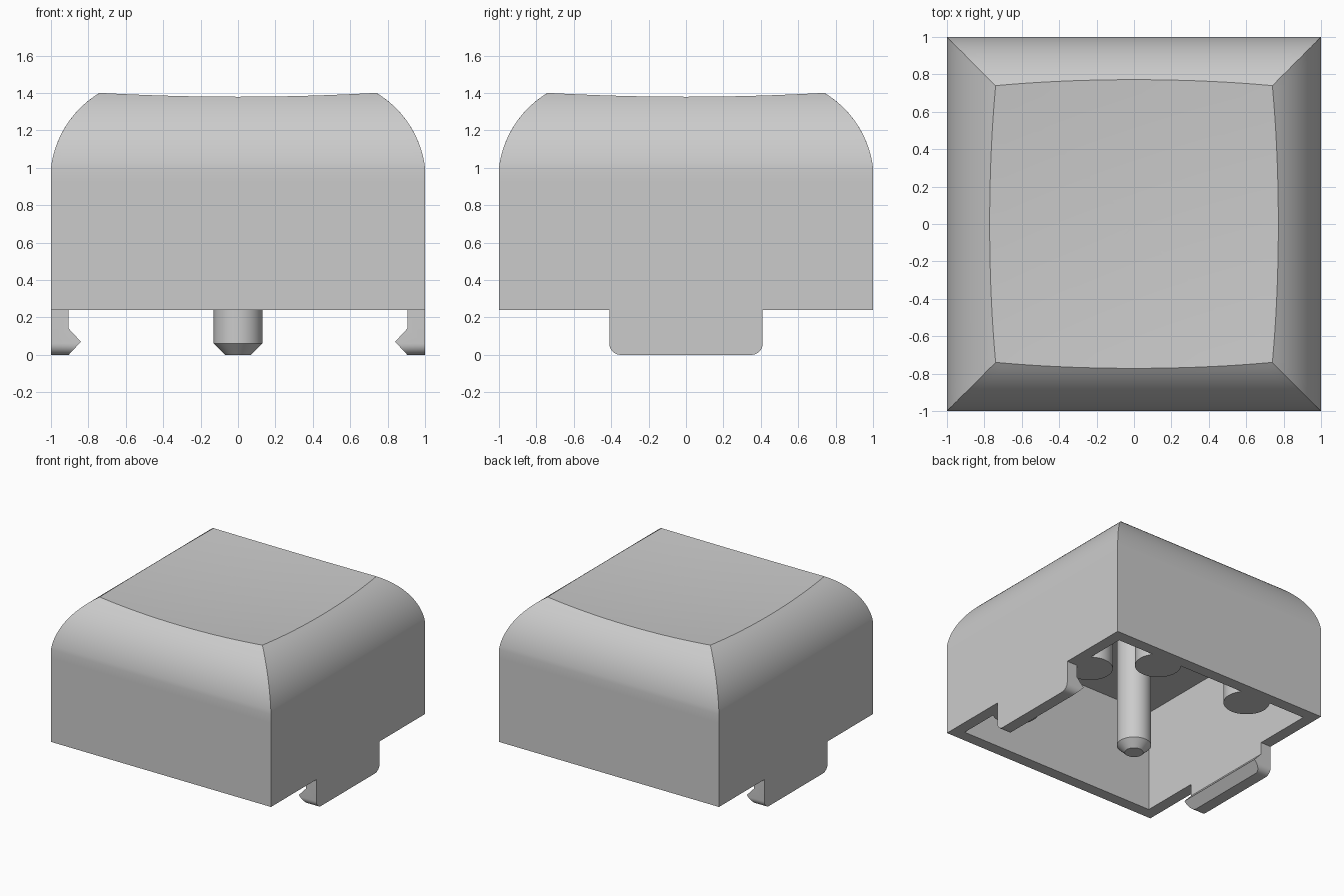
import bpy, bmesh, math

if "Cube" in bpy.data.objects:
    bpy.data.objects.remove(bpy.data.objects["Cube"])

grey = bpy.data.materials.new("light_grey_plastic")
grey.use_nodes = True
colour = (0.6, 0.6, 0.6, 1)
grey.diffuse_color = colour
grey.node_tree.nodes["Principled BSDF"].inputs["Base Color"].default_value = colour

WALL, RIM, CEILING = 0.905, 0.24, 1.08


def loft(name, rings, tip=None):
    """Skin closed rings of equal length; cap the ends or meet at a tip."""
    bm = bmesh.new()
    loops = [[bm.verts.new(p) for p in ring] for ring in rings]
    n = len(loops[0])
    for a, b in zip(loops, loops[1:]):
        for i in range(n):
            j = (i + 1) % n
            bm.faces.new((a[i], a[j], b[j], b[i]))
    bm.faces.new(loops[0])
    if tip:
        v = bm.verts.new(tip)
        for i in range(n):
            bm.faces.new((loops[-1][i], loops[-1][(i + 1) % n], v))
    else:
        bm.faces.new(loops[-1])
    bmesh.ops.recalc_face_normals(bm, faces=bm.faces)
    mesh = bpy.data.meshes.new(name)
    bm.to_mesh(mesh)
    bm.free()
    mesh.materials.append(grey)
    obj = bpy.data.objects.new(name, mesh)
    bpy.context.collection.objects.link(obj)
    bpy.ops.object.select_all(action="DESELECT")
    obj.select_set(True)
    bpy.context.view_layer.objects.active = obj
    bpy.ops.object.shade_smooth_by_angle(angle=math.radians(25))
    return obj


# Cap shell: square rings up the wall, round shoulder and dished top
SIDE = 24
START = math.radians(7)


def square(half):
    """Perimeter of a square; half and its height come from a function of t."""
    pts = []
    for q in range(4):
        c, s = math.cos(q * math.pi / 2), math.sin(q * math.pi / 2)
        for i in range(SIDE):
            t = 2 * i / SIDE - 1
            w, z = half(t)
            pts.append((w * c - t * w * s, w * s + t * w * c, z))
    return pts


def shoulder(a):
    return 0.46 + 0.544 * math.cos(a), 0.934 + 0.544 * math.sin(a)


def dish(d2):
    return 1.355 + d2 / 24


def shoulder_end(t):
    """Angle where the shoulder arc meets the dished top."""
    lo, hi = START, math.pi / 2
    for _ in range(30):
        mid = (lo + hi) / 2
        w, z = shoulder(mid)
        if z < dish(w * w * (1 + t * t)):
            lo = mid
        else:
            hi = mid
    return lo


def shoulder_ring(f):
    return square(lambda t: shoulder(START + f * (shoulder_end(t) - START)))


rings = [square(lambda t, w=w, z=z: (w, z)) for w, z in
         ((WALL, CEILING), (WALL, RIM), (1, RIM), (1, 0.93))]
STEPS = 16
rings += [shoulder_ring(k / STEPS) for k in range(STEPS + 1)]
edge = rings[-1]
for k in range(9, 0, -1):
    f = k / 10
    rings.append([(x * f, y * f, dish((x * x + y * y) * f * f)) for x, y, _ in edge])
loft("cap_shell", rings, (0, 0, dish(0)))

# Snap clips: barbed profile swept along the side, with rounded lower corners
HALF, ROUND, BARB = 0.41, 0.06, 0.07
stations = []
for k in range(9):
    a = k / 8 * math.pi / 2
    stations.append((HALF - ROUND + ROUND * math.cos(a), ROUND - ROUND * math.sin(a)))
stations += [(-y, z) for y, z in reversed(stations)]
for name, side in (("left_clip", 1), ("right_clip", -1)):
    sections = []
    for y, low in stations:
        slope = WALL - (WALL - 0.84) * low / BARB
        profile = ((1, RIM), (1, low), (slope, low), (0.84, BARB),
                   (WALL, 2 * BARB), (WALL, RIM))
        sections.append([(side * x, y, z) for x, z in profile])
    loft(name, sections)

# Centre pin with chamfered end
SEG = 48
loft("centre_pin", [
    [(r * math.cos(i * math.tau / SEG), r * math.sin(i * math.tau / SEG), z)
     for i in range(SEG)]
    for r, z in ((0.07, 0), (0.13, 0.06), (0.13, CEILING))])

# Round ribs standing against two inner walls
RADIUS, CENTRE, OFFSET = 0.174, 0.8, 0.435
spread = math.asin((WALL - CENTRE) / RADIUS)
for name, swap, sign in (("back_rib_left", False, 1), ("back_rib_right", False, -1),
                         ("left_rib_back", True, 1), ("left_rib_front", True, -1)):
    outline = []
    for i in range(29):
        a = math.pi - spread + i / 28 * (math.pi + 2 * spread)
        x = sign * OFFSET + RADIUS * math.cos(a)
        y = CENTRE + RADIUS * math.sin(a)
        outline.append((y, x) if swap else (x, y))
    loft(name, [[(x, y, z) for x, y in outline] for z in (RIM, CEILING)])
